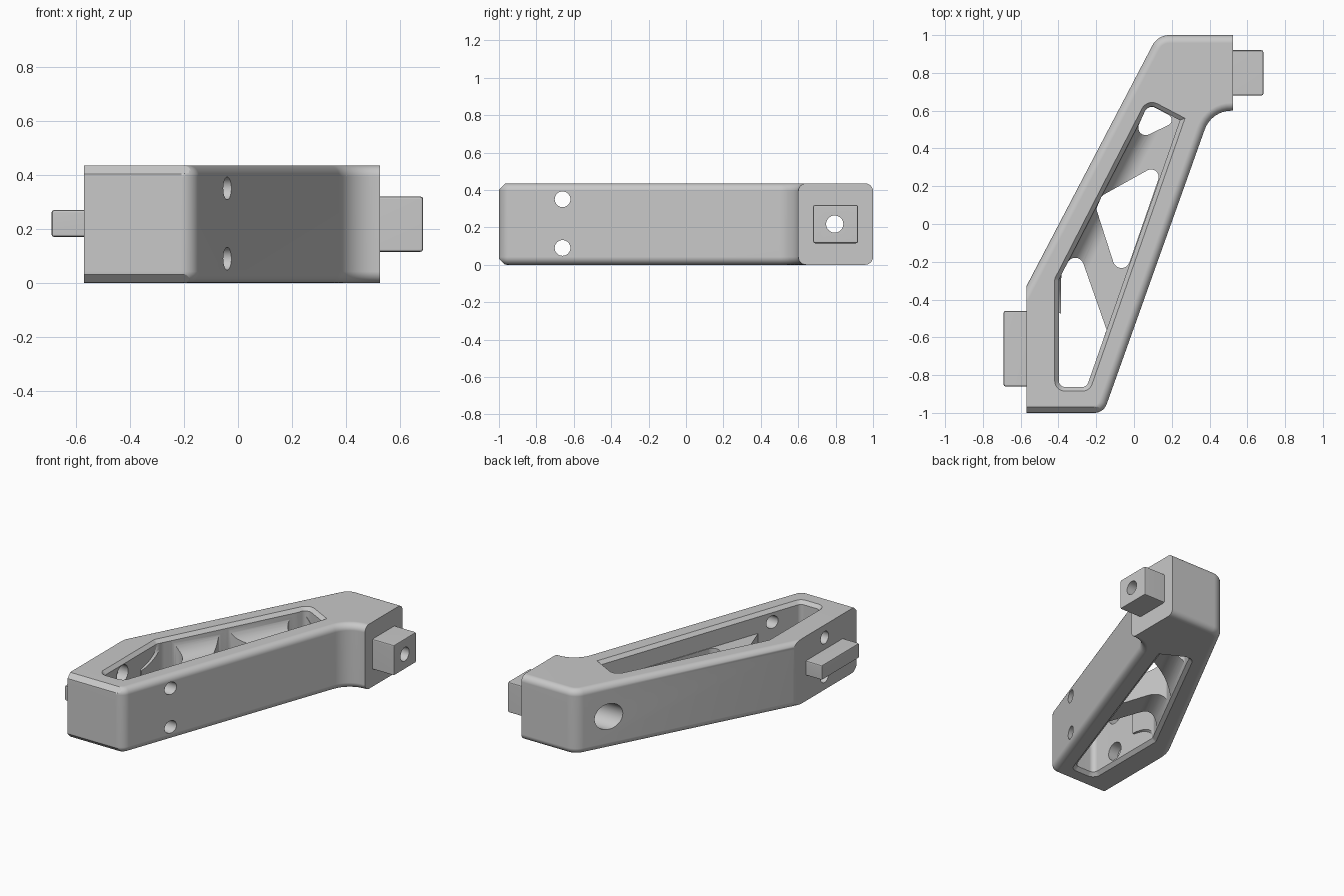
import bpy, bmesh, math
from mathutils import Vector

cube = bpy.data.objects.get("Cube")
if cube:
    bpy.data.objects.remove(cube)

HEIGHT = 0.435
MID = HEIGHT / 2

grey = bpy.data.materials.new("satin grey")
grey.use_nodes = True
colour = (0.58, 0.58, 0.58, 1)
grey.diffuse_color = colour
grey.node_tree.nodes["Principled BSDF"].inputs["Base Color"].default_value = colour


def rounded(corners, steps=8):
    """Outline from (x, y, radius) corners, counter-clockwise."""
    out = []
    for i, (x, y, r) in enumerate(corners):
        p = Vector((x, y))
        if r == 0:
            out.append(p)
            continue
        d1 = (Vector(corners[i - 1][:2]) - p).normalized()
        d2 = (Vector(corners[(i + 1) % len(corners)][:2]) - p).normalized()
        half = d1.angle(d2) / 2
        centre = p + (d1 + d2).normalized() * r / math.sin(half)
        a = (p + d1 * r / math.tan(half) - centre).normalized()
        b = (p + d2 * r / math.tan(half) - centre).normalized()
        out += [centre + a.slerp(b, k / steps) * r for k in range(steps + 1)]
    return out


def inset(outline, d):
    """Move every side of the outline inwards by d."""
    out = []
    for i, p in enumerate(outline):
        e1 = (p - outline[i - 1]).normalized()
        e2 = (outline[(i + 1) % len(outline)] - p).normalized()
        n1, n2 = Vector((-e1.y, e1.x)), Vector((-e2.y, e2.x))
        out.append(p + (n1 + n2) * d / (1 + n1.dot(n2)))
    return out


def loft(rings):
    """Closed solid through matching rings of 3D points."""
    bm = bmesh.new()
    rings = [[bm.verts.new(p) for p in ring] for ring in rings]
    n = len(rings[0])
    for a, b in zip(rings, rings[1:]):
        for i in range(n):
            j = (i + 1) % n
            bm.faces.new((a[i], a[j], b[j], b[i]))
    bm.faces.new(rings[0])
    bm.faces.new(rings[-1])
    bmesh.ops.recalc_face_normals(bm, faces=bm.faces)
    return bm


def prism(outline, levels):
    """Stack the outline at (z, inset) levels."""
    return loft([[(p.x, p.y, z) for p in inset(outline, d)] for z, d in levels])


def make(name, bm):
    mesh = bpy.data.meshes.new(name)
    bm.to_mesh(mesh)
    bm.free()
    mesh.materials.append(grey)
    ob = bpy.data.objects.new(name, mesh)
    bpy.context.collection.objects.link(ob)
    return ob


def activate(ob):
    bpy.ops.object.select_all(action='DESELECT')
    ob.select_set(True)
    bpy.context.view_layer.objects.active = ob


def cut(target, cutter):
    mod = target.modifiers.new("cut", 'BOOLEAN')
    mod.operation, mod.solver, mod.object = 'DIFFERENCE', 'EXACT', cutter
    activate(target)
    bpy.ops.object.modifier_apply(modifier=mod.name)


def drill(targets, x0, x1, y, z, r):
    """Round hole along x."""
    ring = [(y + r * math.cos(k * math.pi / 16), z + r * math.sin(k * math.pi / 16))
            for k in range(32)]
    bit = make("drill_cutter", loft([[(x, a, b) for a, b in ring] for x in (x0, x1)]))
    for t in targets:
        cut(t, bit)
    bpy.data.objects.remove(bit)


def tab(name, lo, hi):
    """Small block with softened edges."""
    (x0, y0, z0), (x1, y1, z1) = lo, hi
    bm = loft([[(x, y0, z0), (x, y1, z0), (x, y1, z1), (x, y0, z1)] for x in (x0, x1)])
    bmesh.ops.bevel(bm, geom=bm.edges[:], offset=0.01, segments=2, profile=0.5,
                    affect='EDGES')
    return make(name, bm)


# Grip body: slanted bar with rounded long edges, drawn past both flat ends
LEFT, RIGHT, SOFT = -0.57, 0.525, 0.042
body_outline = rounded([(LEFT - 0.1, -1, 0), (-0.161, -1, 0.07), (0.41, 0.6, 0.15),
                        (RIGHT + 0.1, 0.6, 0), (RIGHT + 0.1, 1, 0), (0.126, 1, 0.1),
                        (LEFT - 0.1, -0.521, 0)])
arc = [k / 6 * math.pi / 2 for k in range(7)]
low = [(SOFT * (1 - math.cos(a)), SOFT * (1 - math.sin(a))) for a in arc]
bm = prism(body_outline, low + [(HEIGHT - z, d) for z, d in reversed(low)])

# Trim the crisp side ends and the flat chamfers of the front end
trims = [((LEFT, 0, 0), (-1, 0, 0)), ((RIGHT, 0, 0), (1, 0, 0)),
         ((0, -0.967, HEIGHT), (0, -1, 1)), ((0, -0.967, 0), (0, -1, -1))]
for point, normal in trims:
    bmesh.ops.bisect_plane(bm, geom=bm.verts[:] + bm.edges[:] + bm.faces[:],
                           plane_co=point, plane_no=normal, clear_outer=True)
    bmesh.ops.holes_fill(bm, edges=[e for e in bm.edges if e.is_boundary], sides=0)
bmesh.ops.recalc_face_normals(bm, faces=bm.faces)
body = make("grip_body", bm)

# Window with chamfered rims, leaving a thin web that flares into the long wall
window_outline = rounded([(-0.42, -0.885, 0.055), (-0.235, -0.885, 0.055), (0.27, 0.56, 0),
                          (0.07, 0.665, 0.06), (-0.42, -0.29, 0.04)])
rim = 0.022
window = make("window_cutter", prism(window_outline, [
    (-0.02, 0), (0, 0), (rim, rim), (HEIGHT - rim, rim), (HEIGHT, 0), (HEIGHT + 0.02, 0)]))

origin, top = Vector((-0.42, -0.29)), Vector((0.07, 0.665))
along = (top - origin).normalized()
across = Vector((along.y, -along.x))
FLARE, THIN = 0.11, 0.085
upper = [(-0.05, FLARE + THIN)]
for k in range(11):
    a = k / 10 * math.pi / 2
    upper.append((rim + FLARE * (1 - math.cos(a)), THIN + FLARE * (1 - math.sin(a))))
upper.append((0.6, THIN))
section = upper + [(u, -h) for u, h in reversed(upper)]
rings = []
for s in (-0.15, 1.2):
    pts = [(origin + along * s + across * u, h) for u, h in section]
    rings.append([(p.x, p.y, MID + h) for p, h in pts])
web = make("web_cutter", loft(rings))
cut(window, web)
cut(body, window)

# Openings through the web, leaving two diagonal struts
openings = [
    [(-0.39, -0.8, 0), (-0.231, -0.8, 0), (-0.145, -0.56, 0), (-0.303, -0.11, 0.045),
     (-0.385, -0.27, 0)],
    [(-0.068, -0.33, 0.045), (0.163, 0.335, 0.04), (-0.17, 0.15, 0.035), (-0.2, 0.08, 0.035)],
    [(-0.02, 0.425, 0.04), (0.235, 0.55, 0.03), (0.075, 0.635, 0.04)],
]
for corners in openings:
    hole = make("opening_cutter", prism(rounded(corners), [(-0.05, 0), (HEIGHT + 0.05, 0)]))
    cut(body, hole)
    bpy.data.objects.remove(hole)
for helper in (window, web):
    bpy.data.objects.remove(helper)

# Mounting tabs
right_tab = tab("large_tab", (0.505, 0.68, 0.115), (0.685, 0.92, 0.32))
left_tab = tab("narrow_tab", (-0.69, -0.86, 0.17), (-0.55, -0.46, 0.27))

# Screw holes and counterbores
drill([body, right_tab], 0.2, 0.8, 0.795, MID, 0.046)
drill([body], -0.3, 0.28, 0.795, MID, 0.086)
for z in (0.09, 0.35):
    drill([body], -0.8, 0.2, -0.66, z, 0.042)
    drill([body], -0.47, -0.3, -0.66, z, 0.06)

# Smooth rounded areas, keep edges sharp
for ob in (body, right_tab, left_tab):
    activate(ob)
    bpy.ops.object.shade_smooth_by_angle(angle=math.radians(30))
    weighted = ob.modifiers.new("weighted normals", 'WEIGHTED_NORMAL')
    weighted.keep_sharp = True
